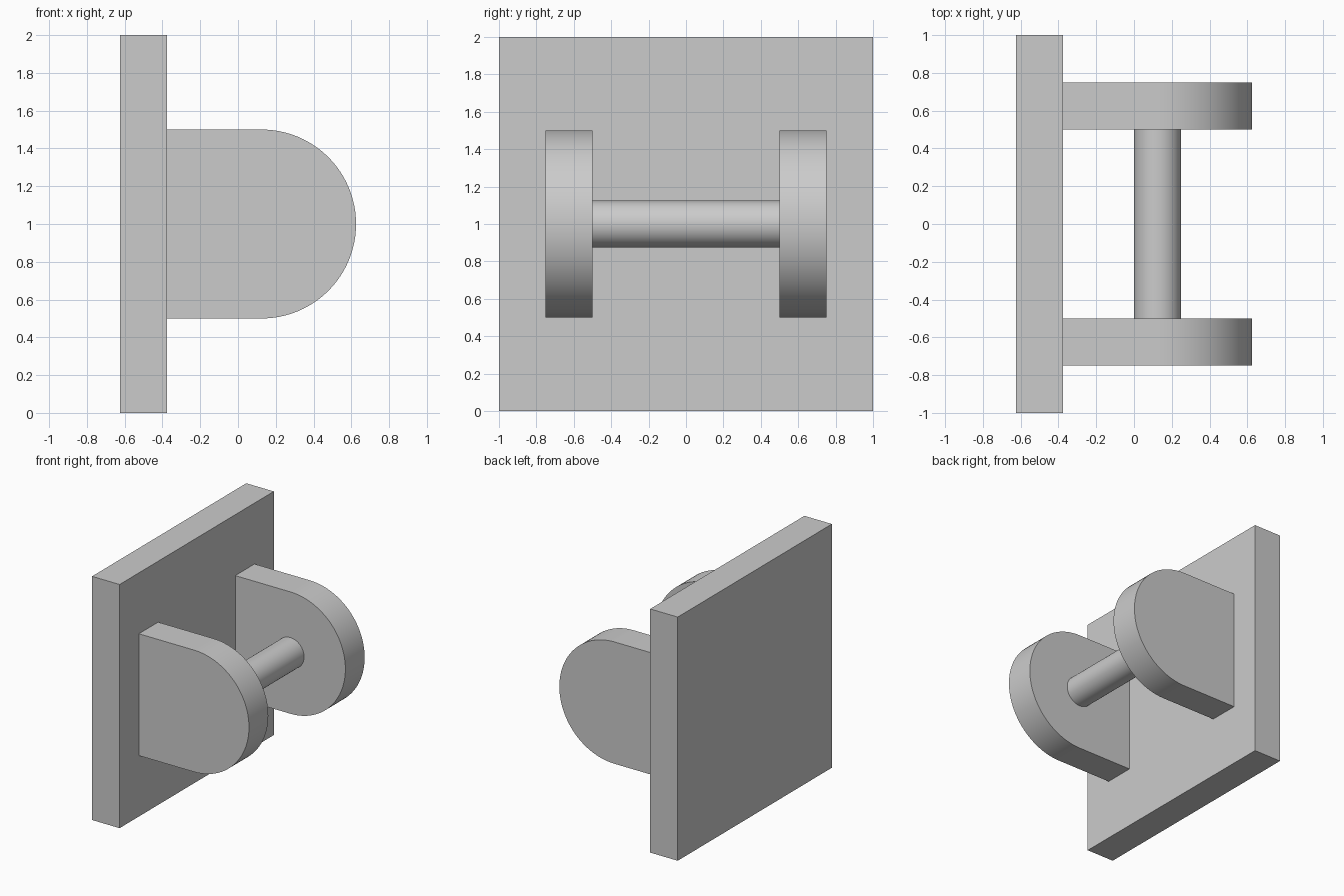
import bpy, bmesh, math
from mathutils import Vector

cube = bpy.data.objects.get("Cube")
if cube:
    bpy.data.objects.remove(cube, do_unlink=True)

grey = bpy.data.materials.new("plain grey")
grey.use_nodes = True
colour = (0.6, 0.6, 0.6, 1)
grey.diffuse_color = colour
grey.node_tree.nodes["Principled BSDF"].inputs["Base Color"].default_value = colour

PLATE_FRONT, AXIS_X, AXIS_Z = -0.375, 0.125, 1.0


def extrude_profile(name, profile, y0, y1):
    """Extrude a closed x-z outline from y0 to y1."""
    bm = bmesh.new()
    face = bm.faces.new([bm.verts.new((x, y0, z)) for x, z in profile])
    side = bmesh.ops.extrude_face_region(bm, geom=[face])
    verts = [v for v in side["geom"] if isinstance(v, bmesh.types.BMVert)]
    bmesh.ops.translate(bm, verts=verts, vec=Vector((0, y1 - y0, 0)))
    bmesh.ops.recalc_face_normals(bm, faces=bm.faces)
    mesh = bpy.data.meshes.new(name)
    bm.to_mesh(mesh)
    bm.free()
    mesh.materials.append(grey)
    obj = bpy.data.objects.new(name, mesh)
    bpy.context.collection.objects.link(obj)
    bpy.ops.object.select_all(action="DESELECT")
    obj.select_set(True)
    bpy.context.view_layer.objects.active = obj
    bpy.ops.object.shade_smooth_by_angle(angle=math.radians(30))
    return obj


def arc(radius, start, end, steps):
    """Points on an arc around the pin axis, angles in degrees."""
    angles = [math.radians(start + (end - start) * i / steps) for i in range(steps + 1)]
    return [(AXIS_X + radius * math.cos(a), AXIS_Z + radius * math.sin(a)) for a in angles]


# Square mounting plate
extrude_profile("base_plate", [(-0.625, 0), (PLATE_FRONT, 0), (PLATE_FRONT, 2), (-0.625, 2)], -1, 1)

# Two round-ended lugs
lug = [(PLATE_FRONT, 1.5), (PLATE_FRONT, 0.5)] + arc(0.5, -90, 90, 48)
extrude_profile("front_lug", lug, -0.75, -0.5)
extrude_profile("back_lug", lug, 0.5, 0.75)

# Pin joining the lugs
extrude_profile("cross_pin", arc(0.125, 0, 360, 64)[:-1], -0.5, 0.5)
